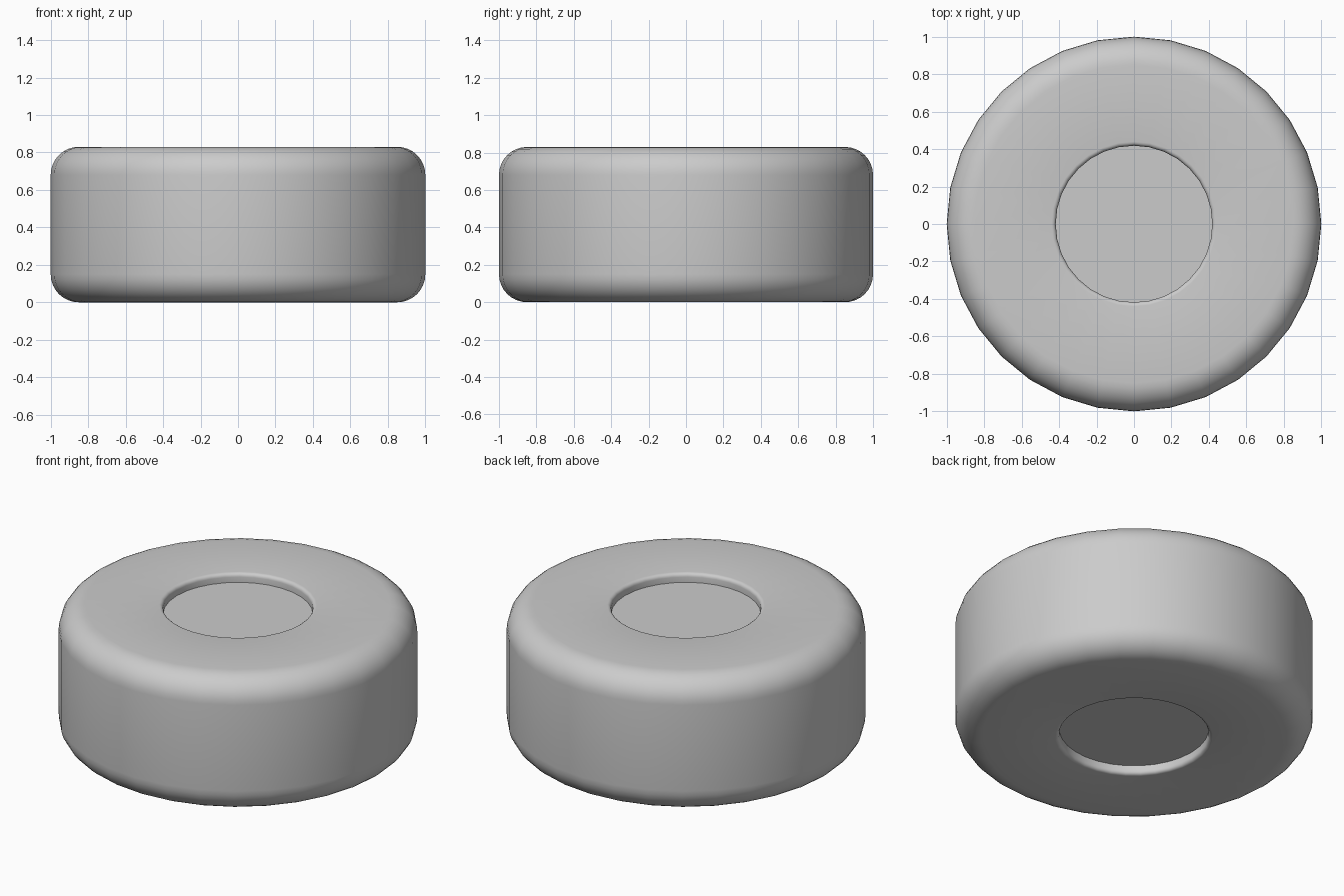
import bpy, bmesh
from math import sin, cos, pi, radians
from mathutils import Vector

cube = bpy.data.objects.get("Cube")
if cube:
    bpy.data.objects.remove(cube, do_unlink=True)

RADIUS, HEIGHT = 1.0, 0.83
SIDES = 32
ROUND, LIP = 0.15, 0.022      # outer corner and recess lip radii
RECESS, DEPTH = 0.418, 0.055

grey = bpy.data.materials.new("light grey rubber")
grey.use_nodes = True
colour = (0.6, 0.6, 0.6, 1)
grey.diffuse_color = colour
grey.node_tree.nodes["Principled BSDF"].inputs["Base Color"].default_value = colour


def arc(cx, cz, r, start, end, steps):
    """Points of a rounded corner in the x-z plane, angles in degrees."""
    angles = [radians(start + (end - start) * i / steps) for i in range(steps + 1)]
    return [Vector((cx + r * cos(a), 0, cz + r * sin(a))) for a in angles]


# Upper half of the profile: recess floor, rounded lip, flat face, outer corner
upper = [Vector((0, 0, HEIGHT - DEPTH)), Vector((RECESS, 0, HEIGHT - DEPTH))]
upper += arc(RECESS + LIP, HEIGHT - LIP, LIP, 180, 90, 4)
upper += arc(RADIUS - ROUND, HEIGHT - ROUND, ROUND, 90, 0, 8)
lower = [Vector((p.x, 0, HEIGHT - p.z)) for p in reversed(upper)]

# Wheel body: the profile turned around the vertical axis
bm = bmesh.new()
verts = [bm.verts.new(p) for p in upper + lower]
edges = [bm.edges.new(pair) for pair in zip(verts, verts[1:])]
bmesh.ops.spin(bm, geom=verts + edges, cent=(0, 0, 0), axis=(0, 0, 1),
               angle=2 * pi, steps=SIDES, use_merge=True)
bmesh.ops.remove_doubles(bm, verts=bm.verts, dist=0.0005)
bmesh.ops.recalc_face_normals(bm, faces=bm.faces)
mesh = bpy.data.meshes.new("wheel_body")
bm.to_mesh(mesh)
bm.free()
mesh.materials.append(grey)

body = bpy.data.objects.new("wheel_body", mesh)
bpy.context.collection.objects.link(body)
bpy.ops.object.select_all(action="DESELECT")
body.select_set(True)
bpy.context.view_layer.objects.active = body
bpy.ops.object.shade_smooth_by_angle(angle=radians(35))
